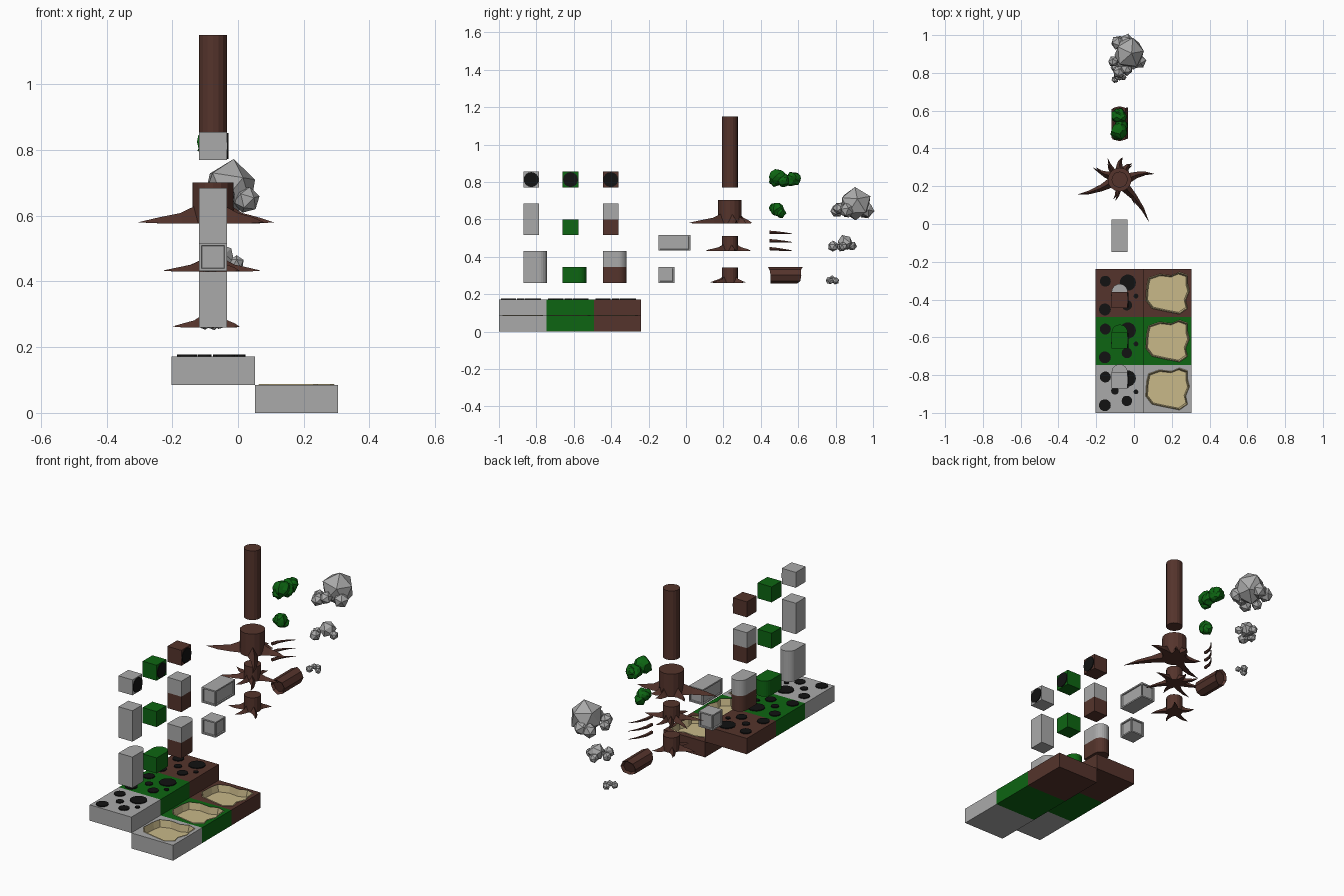
import bpy, bmesh, math, random
from mathutils import Vector, Matrix

random.seed(4)
default = bpy.data.objects.get("Cube")
if default:
    bpy.data.objects.remove(default)


def material(name, colour):
    m = bpy.data.materials.new(name)
    m.use_nodes = True
    m.diffuse_color = (*colour, 1)
    m.node_tree.nodes["Principled BSDF"].inputs["Base Color"].default_value = (*colour, 1)
    return m


STONE = material("stone_grey", (0.4, 0.4, 0.4))
MOSS = material("moss_green", (0.004, 0.13, 0.006))
EARTH = material("earth_brown", (0.09, 0.034, 0.025))
BLACK = material("hole_black", (0.006, 0.006, 0.006))
SAND = material("sand", (0.58, 0.48, 0.25))

U = 0.085          # block unit
TILE = 0.2535      # tile width
CX = -0.076        # centre line of the floating pieces
ROWS = [("stone", STONE, -1.0), ("moss", MOSS, -1.0 + TILE), ("earth", EARTH, -1.0 + 2 * TILE)]


def finish(name, bm, *mats):
    bmesh.ops.recalc_face_normals(bm, faces=bm.faces)
    me = bpy.data.meshes.new(name)
    bm.to_mesh(me)
    bm.free()
    for m in mats:
        me.materials.append(m)
    ob = bpy.data.objects.new(name, me)
    bpy.context.collection.objects.link(ob)
    return ob


def prism(bm, outline, z0, z1):
    low = [bm.verts.new((x, y, z0)) for x, y in outline]
    high = [bm.verts.new((x, y, z1)) for x, y in outline]
    bm.faces.new(low)
    bm.faces.new(high)
    bridge(bm, low, high)


def bridge(bm, a, b, mat=0):
    n = len(a)
    for i in range(n):
        f = bm.faces.new((a[i], a[(i + 1) % n], b[(i + 1) % n], b[i]))
        f.material_index = mat


def rect(x0, x1, y0, y1):
    return [(x0, y0), (x1, y0), (x1, y1), (x0, y1)]


def circle(x, y, r, n=16):
    return [(x + r * math.cos(math.tau * i / n), y + r * math.sin(math.tau * i / n)) for i in range(n)]


def solid(name, outline, z0, z1, mat):
    bm = bmesh.new()
    prism(bm, outline, z0, z1)
    return finish(name, bm, mat)


# Raised tiles with black holes: position and radius as shares of the tile
HOLES = [(.19, .16, .125), (.65, .25, .11), (.4, .46, .08), (.2, .75, .115), (.84, .44, .05), (.67, .72, .17)]
for label, mat, y0 in ROWS:
    x0 = -0.2025
    solid(label + "_raised_tile", rect(x0, x0 + TILE, y0, y0 + TILE), U, 2 * U + 0.002, mat)
    bm = bmesh.new()
    for u, v, r in HOLES:
        prism(bm, circle(x0 + u * TILE, y0 + v * TILE, r * TILE, 14), 2 * U, 2 * U + 0.007)
    finish(label + "_tile_holes", bm, BLACK)

# Low tiles with a sunken sand pit
PIT = [(.06, .65), (.1, .82), (.33, .9), (.58, .87), (.75, .94), (.92, .88), (.92, .7), (.96, .55),
       (.88, .35), (.92, .18), (.75, .06), (.44, .12), (.17, .18), (.04, .35)]
for label, mat, y0 in ROWS:
    x0 = -0.2025 + TILE
    bm = bmesh.new()

    def ring(points, z, s=1.0):
        return [bm.verts.new((x0 + TILE * (.5 + (u - .5) * s), y0 + TILE * (.5 + (v - .5) * s), z))
                for u, v in points]

    corners = rect(0, 1, 0, 1)
    bottom, top = ring(corners, 0), ring(corners, U)
    bm.faces.new(bottom)
    bridge(bm, bottom, top)
    edge = ring(PIT, U)
    loops = [bm.edges.get((top[i - 1], top[i])) for i in range(4)]
    loops += [bm.edges.new((edge[i - 1], edge[i])) for i in range(len(edge))]
    bmesh.ops.triangle_fill(bm, edges=loops, use_beauty=True)
    lip, floor = ring(PIT, U + 0.003, .97), ring(PIT, 0.05, .91)
    bridge(bm, edge, lip, 1)
    bridge(bm, lip, floor, 1)
    bm.faces.new(floor).material_index = 1
    finish(label + "_pit_tile", bm, mat, SAND)

# Floating blocks: round-ended, square and holed, stacked over each row
XA, XB = CX - U / 2, CX + U / 2
LEVELS = (0.26, 0.515, 0.77)
for (label, mat, _), y0 in zip(ROWS, (-0.87, -0.66, -0.445)):
    square = rect(XA, XB, y0, y0 + U)
    arc = [(CX + U / 2 * math.cos(math.pi * i / 12), y0 + U + U / 2 * math.sin(math.pi * i / 12)) for i in range(13)]
    rounded = [(XA, y0), (XB, y0)] + arc
    for kind, shape, z in (("rounded", rounded, LEVELS[0]), ("square", square, LEVELS[1])):
        solid(f"{label}_{kind}_block", shape, z, z + U, mat)
        if mat != MOSS:
            solid(f"{label}_{kind}_block_top", shape, z + U, z + 2 * U, STONE)
    z = LEVELS[2]
    solid(label + "_holed_cube", square, z, z + U, mat)
    bm = bmesh.new()
    prism(bm, circle(0, 0, 0.04), 0, 0.004)
    bm.transform(Matrix.Translation((XB, y0 + U / 2, z + U / 2)) @ Matrix.Rotation(math.pi / 2, 4, 'Y'))
    finish(label + "_cube_hole", bm, BLACK)

# Stone crates with recessed side panels
for name, length, z in (("small_crate", U, 0.26), ("long_crate", 2 * U, 0.432)):
    bm = bmesh.new()
    prism(bm, rect(XA, XB, -0.147, -0.147 + length), z, z + U)
    bmesh.ops.recalc_face_normals(bm, faces=bm.faces)
    sides = [f for f in bm.faces if abs(f.normal.z) < 0.5]
    bmesh.ops.inset_individual(bm, faces=sides, thickness=0.011)
    bmesh.ops.inset_individual(bm, faces=sides, thickness=0.002, depth=-0.006)
    finish(name, bm, STONE)

# Trunk and stumps with tapering pointed roots
TY = 0.235
solid("tree_trunk", circle(CX, TY, U / 2), 0.77, 1.15, EARTH)


def stump(name, r, z, height, tips):
    solid(name, circle(CX, TY, r), z, z + height, EARTH)
    bm = bmesh.new()
    centre = Vector((CX, TY, z))
    for tx, ty in tips:
        tip = Vector((tx, ty, z))
        out = (tip - centre).normalized()
        side = Vector((-out.y, out.x, 0))
        start = centre + out * r * 0.8
        rings = []
        for t, wide, tall in ((0, .42, .9), (.3, .27, .5), (.65, .15, .3)):
            p = start.lerp(tip, t) + side * r * 0.2 * math.sin(math.pi * t)
            rings.append([bm.verts.new(p + side * wide * r), bm.verts.new(p + Vector((0, 0, tall * r))),
                          bm.verts.new(p - side * wide * r)])
        bm.faces.new(rings[0])
        bridge(bm, rings[0], rings[1])
        bridge(bm, rings[1], rings[2])
        end = bm.verts.new(tip + Vector((0, 0, 0.003)))
        for i in range(3):
            bm.faces.new((rings[2][i - 1], rings[2][i], end))
    finish(name + "_roots", bm, EARTH)


stump("large_stump", 0.063, 0.577, 0.125,
      [(-.305, .155), (.08, .01), (.11, .265), (-.06, .355), (-.2, .3), (-.01, .32)])
stump("medium_stump", 0.0425, 0.43, 0.082,
      [(-.23, .17), (.07, .26), (-.06, .35), (.005, .1), (-.22, .3), (-.1, .12), (-.14, .35)])
stump("small_stump", 0.0425, 0.26, 0.082,
      [(-.2, .2), (.005, .14), (-.14, .32), (-.01, .31), (-.11, .13)])

# Broken log with jagged ends
bm = bmesh.new()
ends = []
for sign in (-1, 1):
    ends.append([bm.verts.new((CX + x, 0.53 + sign * (0.082 + z * 0.25 + random.uniform(-.008, .008)), 0.301 + z))
                 for x, z in circle(0, 0, 0.043, 8)])
bridge(bm, *ends)
for ring_verts, sign in zip(ends, (-1, 1)):
    hollow = [bm.verts.new((CX + (v.co.x - CX) * .75, v.co.y - sign * 0.012, 0.301 + (v.co.z - 0.301) * .75))
              for v in ring_verts]
    bridge(bm, ring_verts, hollow)
    bm.faces.new(hollow)
finish("broken_log", bm, EARTH)

# Crooked twigs tapering to a point
for i, z in enumerate((0.433, 0.478, 0.523)):
    bm = bmesh.new()
    rings = []
    for t, r in ((0, .009), (.35, .008), (.7, .005), (1, .001)):
        c = (CX - 0.03 + 0.06 * t * t, 0.447 + 0.12 * t, z + 0.008 * (1 - t) * (1 if i else 1.3))
        rings.append([bm.verts.new((c[0] + x, c[1], c[2] + h)) for x, h in circle(0, 0, r, 5)])
    for a, b in zip(rings, rings[1:]):
        bridge(bm, a, b)
    bm.faces.new(rings[0])
    bm.faces.new(rings[-1])
    finish(f"twig_{i + 1}", bm, EARTH)


# Faceted lumps for bushes and rocks: x, y, z, radius
def cluster(name, mat, lumps, detail, rough):
    bm = bmesh.new()
    for x, y, z, r in lumps:
        turn = Matrix.Rotation(random.uniform(0, 3), 4, (random.random(), random.random(), 1))
        made = bmesh.ops.create_icosphere(bm, subdivisions=detail, radius=r,
                                          matrix=Matrix.Translation((x, y, z)) @ turn)
        for v in made["verts"]:
            v.co = v.co.lerp(Vector((x, y, z)), random.uniform(-rough, rough))
    finish(name, bm, mat)


cluster("large_bush", MOSS, [(-.08, .49, .825, .043), (-.09, .475, .805, .03), (-.07, .52, .81, .035),
                             (-.08, .57, .815, .04), (-.075, .585, .82, .03)], 2, .15)
cluster("small_bush", MOSS, [(-.08, .485, .655, .035), (-.075, .505, .635, .028), (-.09, .47, .66, .024)], 2, .15)
cluster("large_rocks", STONE, [(-.025, .905, .683, .087), (.025, .86, .65, .042), (-.08, .805, .645, .035),
                               (-.085, .96, .64, .04), (-.11, .86, .64, .03), (-.04, .965, .65, .042),
                               (-.04, .82, .66, .035)], 1, .06)
cluster("medium_rocks", STONE, [(-.05, .85, .475, .043), (-.08, .785, .455, .03), (-.005, .84, .455, .024),
                                (-.06, .89, .458, .026), (-.1, .83, .452, .025)], 1, .08)
cluster("small_rocks", STONE, [(-.1, .765, .272, .02), (-.075, .8, .272, .02), (-.055, .775, .27, .016),
                               (-.085, .782, .285, .016)], 1, .08)
